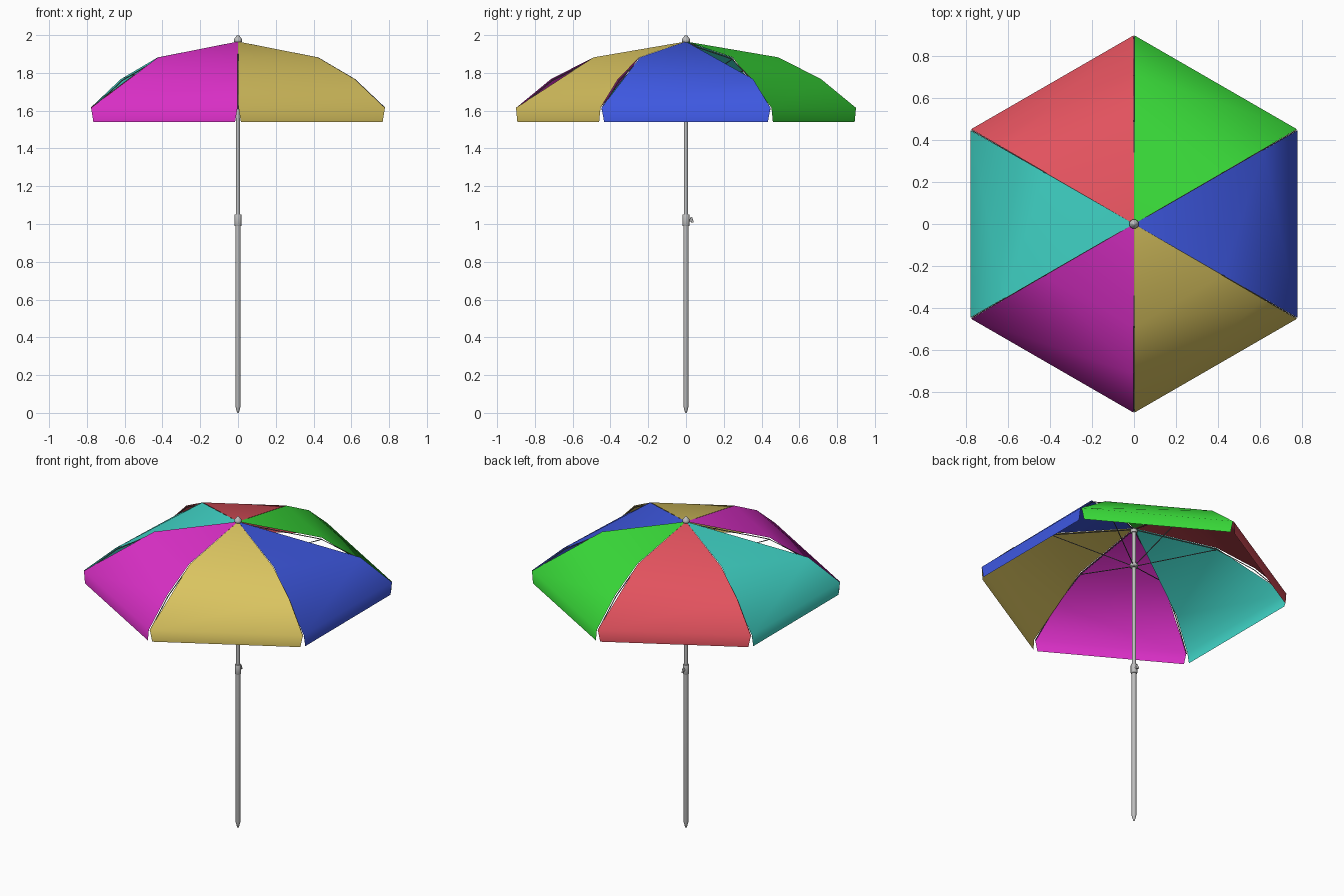
import bpy, bmesh, math
from mathutils import Vector

if "Cube" in bpy.data.objects:
    bpy.data.objects.remove(bpy.data.objects["Cube"])


def material(name, r, g, b):
    lin = lambda c: ((c / 255 + 0.055) / 1.055) ** 2.4
    m = bpy.data.materials.new(name)
    m.diffuse_color = (lin(r), lin(g), lin(b), 1)
    m.use_nodes = True
    m.node_tree.nodes["Principled BSDF"].inputs["Base Color"].default_value = m.diffuse_color
    return m


def finish(name, bm, mat, angle=None):
    me = bpy.data.meshes.new(name)
    bm.to_mesh(me)
    bm.free()
    ob = bpy.data.objects.new(name, me)
    bpy.context.collection.objects.link(ob)
    me.materials.append(mat)
    bpy.ops.object.select_all(action='DESELECT')
    ob.select_set(True)
    bpy.context.view_layer.objects.active = ob
    if angle is None:
        bpy.ops.object.shade_smooth()
    else:
        bpy.ops.object.shade_smooth_by_angle(angle=math.radians(angle))
    return ob


def lathe(name, profile, mat, n=16):
    """Revolve (radius, z) points around the z axis."""
    bm = bmesh.new()
    rings = []
    for r, z in profile:
        rings.append([bm.verts.new((r * math.cos(2 * math.pi * i / n),
                                    r * math.sin(2 * math.pi * i / n), z)) for i in range(n)])
    for a, b in zip(rings, rings[1:]):
        for i in range(n):
            j = (i + 1) % n
            bm.faces.new((a[i], a[j], b[j], b[i]))
    bm.faces.new(rings[0][::-1])
    bm.faces.new(rings[-1])
    return finish(name, bm, mat, 35)


def rod(bm, p, q, r, n=6):
    p, q = Vector(p), Vector(q)
    d = q - p
    res = bmesh.ops.create_cone(bm, cap_ends=True, segments=n, radius1=r, radius2=r, depth=d.length)
    rot = d.to_track_quat('Z', 'Y').to_matrix()
    for v in res['verts']:
        v.co = rot @ v.co + (p + q) / 2


def polar(r, deg, z):
    a = math.radians(deg)
    return Vector((r * math.cos(a), r * math.sin(a), z))


metal = material("light_grey_metal", 190, 190, 190)
dark = material("dark_grey_wire", 110, 110, 110)

# canopy panels: (colour, start angle, slack edge near the top)
panels = [
    ("blue", (62, 88, 225), -30, True),
    ("green", (58, 222, 58), 30, False),
    ("red", (226, 82, 94), 90, False),
    ("teal", (66, 218, 204), 150, True),
    ("magenta", (222, 48, 202), 210, False),
    ("yellow", (218, 196, 96), 270, False),
]
PROFILE = [(0.49, 1.882), (0.715, 1.767), (0.9, 1.615)]
for colour, rgb, start, slack in panels:
    bm = bmesh.new()
    a = [bm.verts.new(polar(r, start + 0.2, z)) for r, z in PROFILE]
    b = [bm.verts.new(polar(r, start + 59.8, z)) for r, z in PROFILE]
    apex = bm.verts.new((0, 0, 1.966))
    # hanging flap, slightly narrower at its lower edge
    along = (b[2].co - a[2].co).normalized() * 0.014
    down = Vector((0, 0, -0.075))
    a4 = bm.verts.new(a[2].co + along + down)
    b4 = bm.verts.new(b[2].co - along + down)
    if slack:
        bm.faces.new((apex, a[0], b[1]))
    else:
        bm.faces.new((apex, a[0], b[0]))
        bm.faces.new((a[0], b[1], b[0]))
    bm.faces.new((a[0], a[2], b[1]))
    bm.faces.new((a[2], b[2], b[1]))
    bm.faces.new((a[2], a4, b4, b[2]))
    for v in [v for v in bm.verts if not v.link_faces]:
        bm.verts.remove(v)
    finish(colour + "_canopy_panel", bm, material(colour + "_fabric", *rgb))

# wire ribs under the seams and struts up from the runner
ribs, struts = bmesh.new(), bmesh.new()
for k in range(6):
    ang = 30 + 60 * k
    pts = [polar(0.01, ang, 1.955)] + [polar(r - 0.006, ang, z - 0.008) for r, z in PROFILE]
    for p, q in zip(pts, pts[1:]):
        rod(ribs, p, q, 0.0028)
    rod(struts, polar(0.015, ang, 1.715), polar(0.49, ang, 1.872), 0.0028)
finish("canopy_ribs", ribs, dark, 40)
finish("canopy_struts", struts, dark, 40)

# pole, collar, hubs and finial
lathe("lower_pole", [(0.002, 0), (0.006, 0.006), (0.0135, 0.035), (0.0135, 1.0)], metal)
lathe("upper_pole", [(0.0115, 0.98), (0.0115, 1.97)], metal)
lathe("pole_collar", [(0.017, 0.99), (0.019, 0.994), (0.019, 1.046), (0.017, 1.05)], metal)
lathe("strut_runner", [(0.02, 1.70), (0.024, 1.705), (0.024, 1.722), (0.02, 1.728)], metal)
lathe("rib_hub", [(0.018, 1.935), (0.02, 1.94), (0.02, 1.955), (0.015, 1.958)], metal)
lathe("top_finial", [(0.018, 1.962), (0.022, 1.968), (0.022, 1.976), (0.017, 1.984),
                     (0.011, 1.992), (0.006, 1.998), (0.002, 2.0)], metal)

# tightening knob on the back of the collar
bm = bmesh.new()
rod(bm, (0, 0.012, 1.02), (0, 0.03, 1.02), 0.007, 10)
rod(bm, (0, 0.026, 1.035), (0, 0.036, 1.008), 0.006, 10)
finish("collar_knob", bm, metal, 40)
